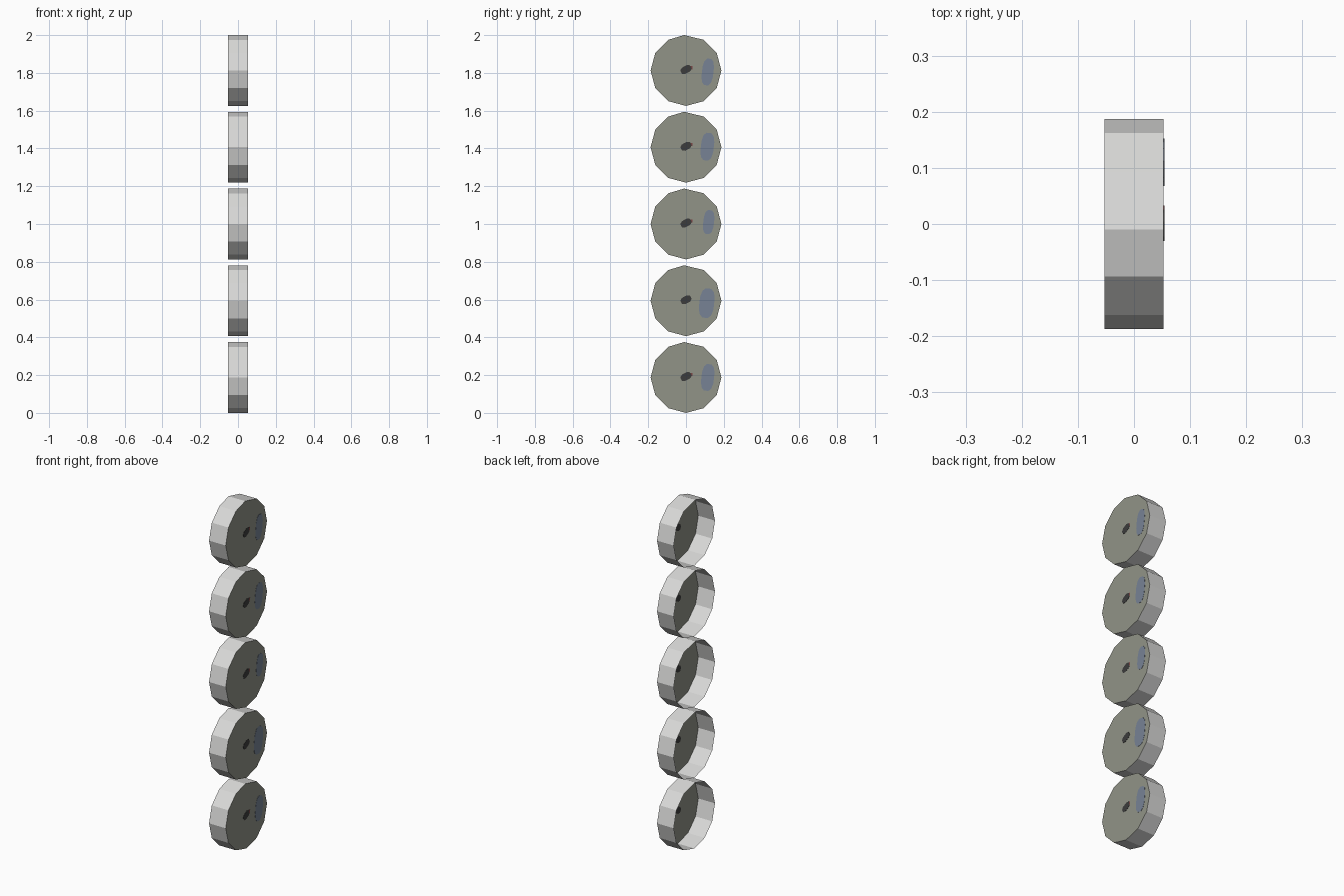
import bpy, bmesh, math

if "Cube" in bpy.data.objects:
    bpy.data.objects.remove(bpy.data.objects["Cube"])

def material(name, rgb):
    m = bpy.data.materials.new(name)
    m.diffuse_color = (*rgb, 1)
    m.use_nodes = True
    m.node_tree.nodes["Principled BSDF"].inputs["Base Color"].default_value = m.diffuse_color
    return m

RIM = material("pale grey", (0.70, 0.70, 0.69))
FACE = material("olive grey", (0.283, 0.292, 0.242))
BLUE = material("slate blue", (0.185, 0.225, 0.30))
DARK = material("charcoal", (0.045, 0.045, 0.045))
RED = material("dull red", (0.20, 0.06, 0.06))

R, HALF, STEP = 0.1875, 0.053, 0.4063

def finish(bm, name, mats):
    mesh = bpy.data.meshes.new(name)
    bm.to_mesh(mesh)
    bm.free()
    for m in mats:
        mesh.materials.append(m)
    ob = bpy.data.objects.new(name, mesh)
    bpy.context.collection.objects.link(ob)
    return ob

# Twelve-sided shallow cup: closed on +x, open on -x
def cup(name, zc):
    bm = bmesh.new()
    rings = []
    for x in (-HALF, HALF):
        ring = []
        for k in range(12):
            a = k * math.pi / 6
            y = R * math.cos(a) - (0.01 if k == 3 else 0)
            ring.append(bm.verts.new((x, y, zc + R * math.sin(a))))
        rings.append(ring)
    for k in range(12):
        j = (k + 1) % 12
        bm.faces.new((rings[0][k], rings[0][j], rings[1][j], rings[1][k]))
    bm.faces.new(rings[1]).material_index = 1
    finish(bm, name, (RIM, FACE))

# Thin painted mark lying through the disc, seen from both sides
def mark(name, y, z, w, h, tilt, mat, sides=12, power=0.75):
    bm = bmesh.new()
    vs = []
    for k in range(sides):
        a = 2 * math.pi * (k + 0.5) / sides
        u = math.copysign(abs(math.cos(a)) ** power, math.cos(a)) * w / 2
        v = math.copysign(abs(math.sin(a)) ** power, math.sin(a)) * h / 2
        c, s = math.cos(tilt), math.sin(tilt)
        vs.append(bm.verts.new((HALF - 0.001, y + u * c - v * s, z + u * s + v * c)))
    f = bm.faces.new(vs)
    ext = bmesh.ops.extrude_face_region(bm, geom=[f])["geom"]
    bmesh.ops.translate(bm, vec=(0.002, 0, 0),
                        verts=[g for g in ext if isinstance(g, bmesh.types.BMVert)])
    bmesh.ops.recalc_face_normals(bm, faces=bm.faces)
    finish(bm, name, (mat,))

# Blue patch per disc, bottom to top: y, z offset, width, height
patches = [(0.115, 0.0, 0.068, 0.145), (0.11, -0.013, 0.08, 0.16),
           (0.12, 0.01, 0.058, 0.13), (0.113, 0.003, 0.07, 0.15),
           (0.115, -0.008, 0.062, 0.145)]

for i, (py, pz, pw, ph) in enumerate(patches):
    zc = R + i * STEP
    n = i + 1
    cup(f"disc_cup_{n}", zc)
    mark(f"blue_patch_{n}", py, zc + pz, pw, ph, -0.12, BLUE)
    mark(f"centre_spot_{n}", 0.0, zc + 0.005, 0.062, 0.04, 0.5, DARK, 8)
    if i != 1:
        mark(f"red_fleck_{n}", 0.029, zc + 0.015, 0.011, 0.022, 0, RED, 4)
